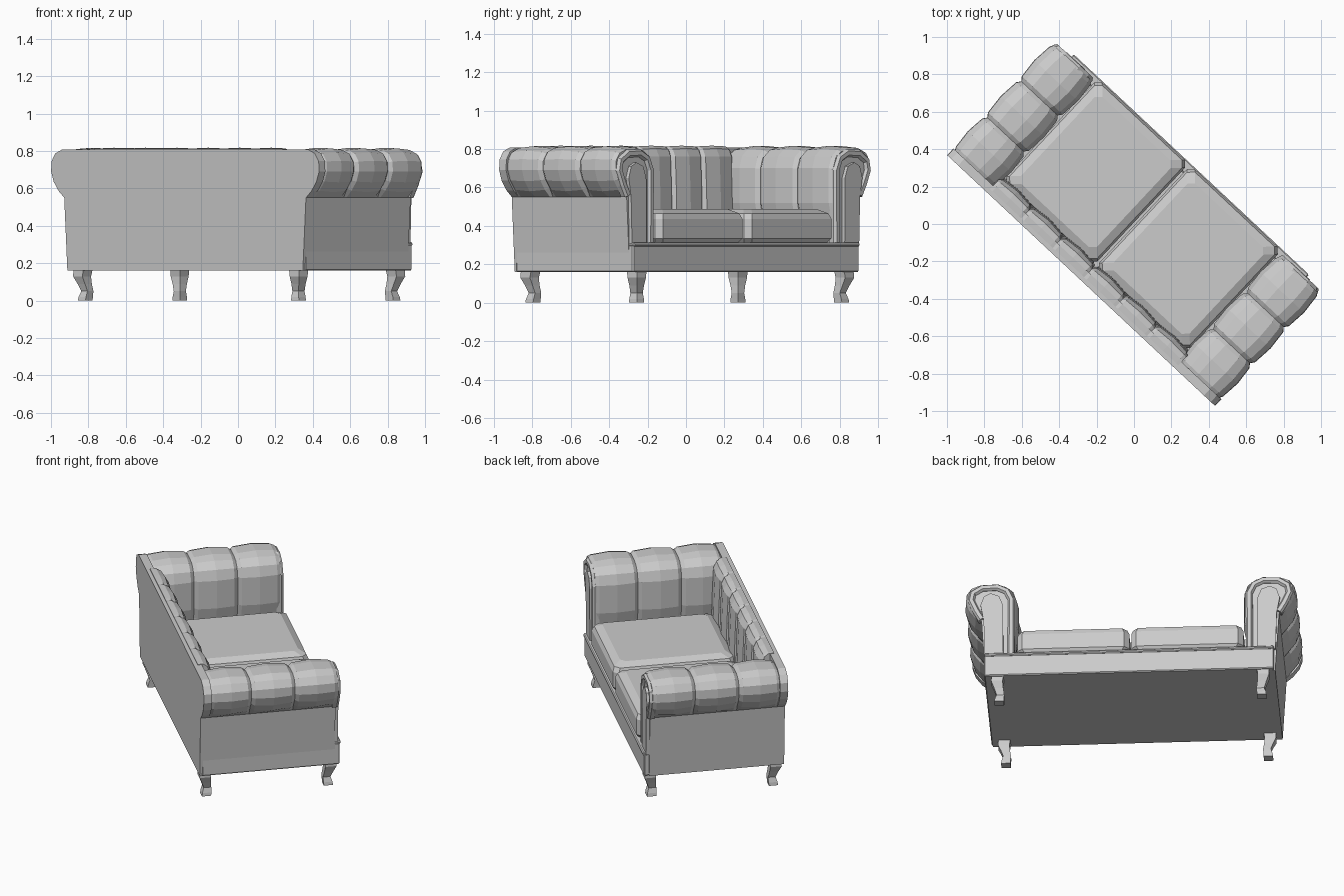
import bpy, bmesh, math
from mathutils import Vector

if "Cube" in bpy.data.objects:
    bpy.data.objects.remove(bpy.data.objects["Cube"])

TURN = math.radians(-43.1)   # the whole sofa stands turned on the floor


def add(name, bm):
    bmesh.ops.recalc_face_normals(bm, faces=bm.faces)
    me = bpy.data.meshes.new(name)
    bm.to_mesh(me)
    bm.free()
    ob = bpy.data.objects.new(name, me)
    ob.rotation_euler.z = TURN
    bpy.context.collection.objects.link(ob)
    return ob


def loft(name, rings, closed=True):
    """Skin a list of equal-sized point rings and cap both ends."""
    bm = bmesh.new()
    vs = [[bm.verts.new(p) for p in r] for r in rings]
    n = len(vs[0])
    for r, s in zip(vs, vs[1:]):
        for i in range(n):
            j = (i + 1) % n
            bm.faces.new((r[i], r[j], s[j], s[i]))
    bm.faces.new(vs[0])
    bm.faces.new(vs[-1])
    return add(name, bm)


def box(name, x0, x1, y0, y1, z0, z1, bevel=0.0, segs=1):
    ring = lambda z: [(x0, y0, z), (x1, y0, z), (x1, y1, z), (x0, y1, z)]
    ob = loft(name, [ring(z0), ring(z1)])
    if bevel:
        m = ob.modifiers.new("bevel", 'BEVEL')
        m.width, m.segments = bevel, segs
    return ob


def stations(edges, w=0.022, end=0.014):
    """Positions and inset amounts for padded sections between grooves."""
    out = []
    for i, (p, q) in enumerate(zip(edges, edges[1:])):
        out += [(p, end if i == 0 else 0.02), (p + w, 0.003),
                ((p + q) / 2, -0.007), (q - w, 0.003)]
    return out + [(edges[-1], end)]


# Outer silhouette of an arm (x, z), from floor rail up and over the roll
OUTER = [(.862, .16), (.885, .55), (.925, .585), (.962, .635), (.981, .69),
         (.978, .745), (.95, .787), (.9, .808)]
INNER = [(.8, .81), (.74, .797), (.695, .76), (.675, .70), (.675, .52), (.69, .45), (.70, .16)]

# Base with front rail, and lip
box("seat_base", -.855, .868, -.40, .435, .16, .30, .006)
box("front_rail_lip", -.855, .868, .38, .442, .292, .312, .006)

# Flat back panel with the flared outline of the arms
outline = OUTER + [(-x, z) for x, z in reversed(OUTER)]
loft("back_panel", [[(x, y, z) for x, z in outline] for y in (-.414, -.365)])

# Channelled back padding
back_rings = []
for x, d in stations([-.69 + .23 * i for i in range(7)], .018):
    back_rings.append([(x, -.39, .30), (x, -.39, .812), (x, -.355, .815 - d / 3),
                       (x, -.325 - d / 2, .80 - d / 2), (x, -.305 - d, .76),
                       (x, -.298 - d, .60), (x, -.29 - d, .30)])
loft("back_padding", back_rings)

for s, side in ((-1, "left"), (1, "right")):
    # Rolled arm: grooved padding over a plain lower panel
    centre = Vector((.83, .69))
    rings = []
    for y, d in stations([-.37, -.12, .145, .405]):
        ring = []
        for x, z in OUTER + INNER:
            p = Vector((x, z))
            if z > .56:
                p -= (p - centre).normalized() * d
            elif x < .8 and z > .2:
                p.x += d
            ring.append((s * p.x, y, p.y))
        rings.append(ring)
    loft(side + "_arm", rings)

    # Scroll front: raised post with rim arching around it
    post = [(.755, .30), (.865, .30), (.872, .55), (.89, .65), (.87, .71),
            (.83, .73), (.78, .71), (.757, .65)]
    loft(side + "_arm_post", [[(s * x, y, z) for x, z in post] for y in (.38, .425)])
    path = [(.71, .30), (.708, .69), (.735, .75), (.79, .778), (.88, .775),
            (.935, .74), (.945, .69), (.915, .62), (.882, .56)]
    rim = []
    for i, p in enumerate(path):
        a, b = Vector(path[max(i - 1, 0)]), Vector(path[min(i + 1, len(path) - 1)])
        t = (b - a).normalized()
        n = Vector((-t.y, t.x))
        rim.append([(s * (p[0] + n.x * w), y, p[1] + n.y * w)
                    for w, y in ((-.02, .38), (-.02, .408), (-.01, .422),
                                 (.012, .422), (.022, .408), (.022, .38))])
    loft(side + "_arm_rim", rim)

    # Seat cushion: pillow with sloping top edge
    x0, x1 = (.006, .672)
    rings = []
    for z, d in ((.31, .018), (.335, 0), (.435, 0), (.465, .012), (.487, .055)):
        c = .03
        xa, xb, ya, yb = x0 + d, x1 - d, -.31 + d, .437 - d
        rings.append([(s * x, y, z) for x, y in (
            (xa + c, ya), (xb - c, ya), (xb, ya + c), (xb, yb - c),
            (xb - c, yb), (xa + c, yb), (xa, yb - c), (xa, ya + c))])
    loft(side + "_cushion", rings)

    # Curved legs: knee outwards, ankle inwards, small foot
    for y0, f, where in ((-.365, -1, "back"), (.383, 1, "front")):
        rings = []
        for z, off, w in ((.165, .004, .036), (.13, .008, .034), (.09, -.002, .027),
                          (.05, -.012, .023), (.02, -.006, .027), (0, -.004, .028)):
            cx, cy = s * (.785 + off), y0 + f * off
            rings.append([(cx + i * w, cy + j * w, z)
                          for i, j in ((-1, -1), (1, -1), (1, 1), (-1, 1))])
        loft(f"{where}_{side}_leg", rings)
